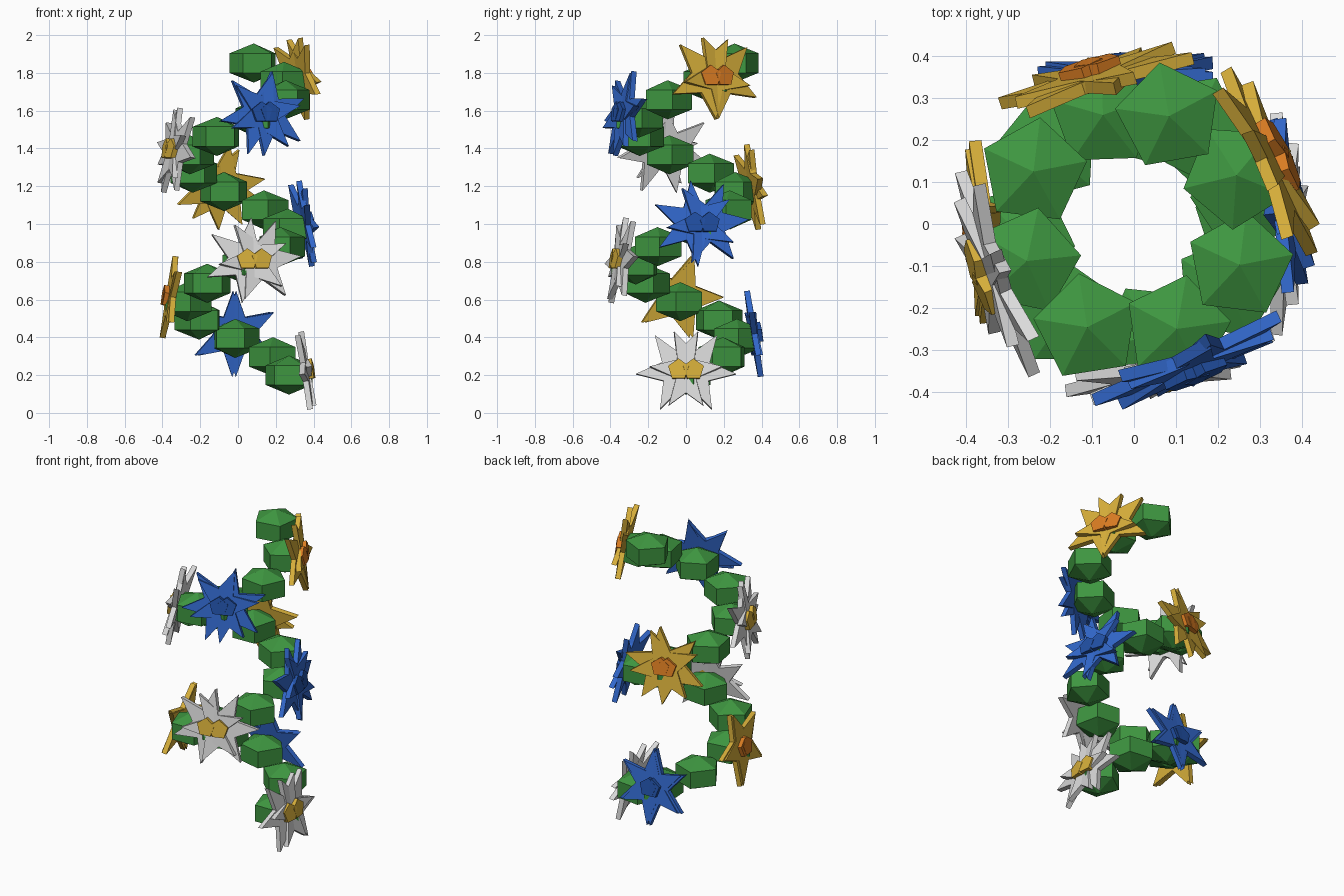
import bpy, bmesh, math
from mathutils import Matrix, Vector

if "Cube" in bpy.data.objects:
    bpy.data.objects.remove(bpy.data.objects["Cube"])


def material(name, r, g, b):
    m = bpy.data.materials.new(name)
    lin = [((c / 255 + 0.055) / 1.055) ** 2.4 for c in (r, g, b)]
    m.diffuse_color = (*lin, 1)
    m.use_nodes = True
    m.node_tree.nodes["Principled BSDF"].inputs["Base Color"].default_value = m.diffuse_color
    return m


GREEN = material("leaf green", 62, 150, 64)
WHITE = material("petal white", 218, 218, 218)
BLUE = material("petal blue", 50, 104, 204)
GOLD = material("petal gold", 214, 174, 58)
NAVY = material("centre blue", 33, 80, 165)
ORANGE = material("centre orange", 218, 124, 34)

COUNT, TURNS = 18, 2.2
STEP = TURNS * 2 * math.pi / (COUNT - 1)
RISE = 1.652 / (COUNT - 1)


def add(name, bm, mat, matrix):
    bmesh.ops.recalc_face_normals(bm, faces=bm.faces)
    me = bpy.data.meshes.new(name)
    bm.to_mesh(me)
    bm.free()
    me.materials.append(mat)
    ob = bpy.data.objects.new(name, me)
    ob.matrix_world = matrix
    bpy.context.collection.objects.link(ob)


def prism(name, outline, depth, mat, matrix):
    """Flat outline in the local xy plane, extruded along local z."""
    bm = bmesh.new()
    face = bm.faces.new([bm.verts.new((x, y, 0)) for x, y in outline])
    top = bmesh.ops.extrude_face_region(bm, geom=[face])["geom"]
    verts = [v for v in top if isinstance(v, bmesh.types.BMVert)]
    bmesh.ops.translate(bm, verts=verts, vec=(0, 0, depth))
    add(name, bm, mat, matrix)


def ring(n, radii, start):
    """Closed outline alternating through the given radii."""
    return [(radii[i % len(radii)] * math.cos(start + 2 * math.pi * i / n),
             radii[i % len(radii)] * math.sin(start + 2 * math.pi * i / n))
            for i in range(n)]


# Leaf clumps: five-sided flattened balls climbing a helix
phases = {11: 65, 13: 9, 14: 62, 15: 65, 17: 10}
for k in range(COUNT):
    a = k * STEP
    bm = bmesh.new()
    bmesh.ops.create_uvsphere(bm, u_segments=5, v_segments=3, radius=0.15)
    bmesh.ops.scale(bm, verts=bm.verts, vec=(1, 1, 0.69))
    pos = (0.27 * math.cos(a), 0.27 * math.sin(a), 0.2 + k * RISE)
    turn = math.radians(phases.get(k, k * 29))
    add("leaf_clump", bm, GREEN,
        Matrix.Translation(pos) @ Matrix.Rotation(turn, 4, "Z"))


# Flowers: a pointed star slab with a raised pentagon centre, leaning upwards
def flower(angle, z, points, spin, petal, centre):
    out = Vector((math.cos(angle), math.sin(angle), 0.16)).normalized()
    side = Vector((-math.sin(angle), math.cos(angle), 0))
    up = out.cross(side)
    m = Matrix((side, up, out)).transposed().to_4x4()
    m.translation = (0.345 * math.cos(angle), 0.345 * math.sin(angle), z)
    s = math.radians(spin)
    prism("flower_petals", ring(2 * points, (0.23, 0.1), s), 0.03, petal, m)
    prism("flower_centre", ring(5, (0.058,), math.pi / 2), 0.057, centre, m)


# Each cluster, bottom to top: tip directions of its two blooms, half spread
blooms = [(5, 55, 0.1), (90, 90, 0.025), (108, 108, 0.025),
          (83, 65, 0.1), (94, 65, 0.1), (97, 48, 0.05),
          (80, 50, 0.1), (10, 20, 0.06), (60, 115, 0.1)]
colours = [(6, WHITE, GOLD), (6, BLUE, NAVY), (5, GOLD, ORANGE)]
turn_fix = {3: 0.06}
for i, (left, right, spread) in enumerate(blooms):
    points, petal, centre = colours[i % 3]
    for spin, shift in ((left, -spread), (right, spread)):
        flower(2 * i * STEP + shift + turn_fix.get(i, 0),
               0.222 + 2 * i * RISE, points, spin, petal, centre)
